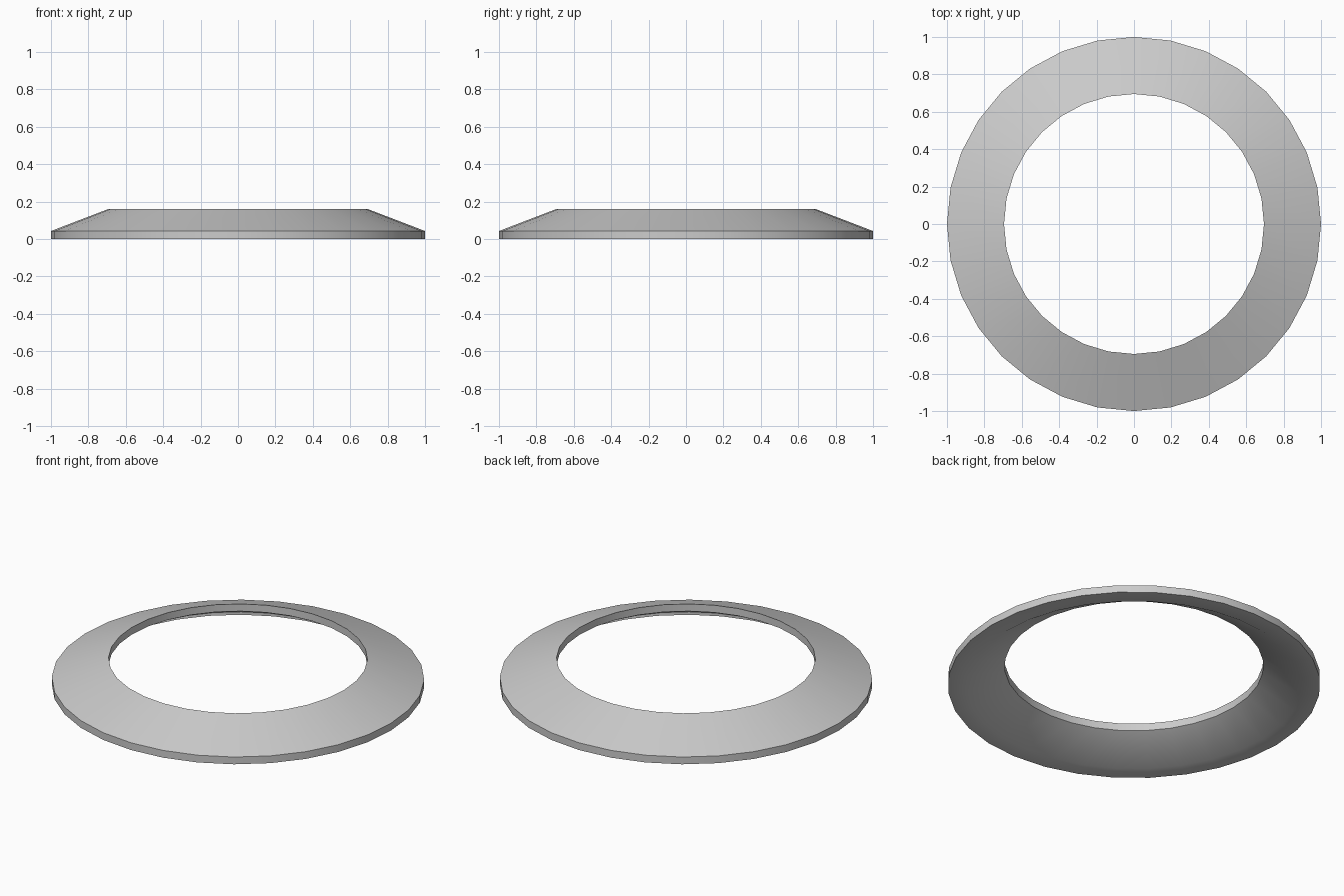
import bpy, bmesh, math

if "Cube" in bpy.data.objects:
    bpy.data.objects.remove(bpy.data.objects["Cube"])

SIDES = 32
# Ring cross-section (radius, height): outer wall, sloped top, inner wall, hollowed underside
profile = [(1.0, 0.0), (1.0, 0.043), (0.695, 0.16), (0.695, 0.117), (0.90, 0.0)]

bm = bmesh.new()
rings = []
for i in range(SIDES):
    a = 2 * math.pi * i / SIDES
    rings.append([bm.verts.new((r * math.cos(a), r * math.sin(a), z)) for r, z in profile])

# Skin neighbouring cross-sections around the circle
n = len(profile)
for i in range(SIDES):
    p, q = rings[i], rings[(i + 1) % SIDES]
    for j in range(n):
        k = (j + 1) % n
        bm.faces.new((p[j], q[j], q[k], p[k]))
bmesh.ops.recalc_face_normals(bm, faces=bm.faces)

mesh = bpy.data.meshes.new("conical_ring")
bm.to_mesh(mesh)
bm.free()
ring = bpy.data.objects.new("conical_ring", mesh)
bpy.context.collection.objects.link(ring)

# Smooth faces, sharp rims
bpy.context.view_layer.objects.active = ring
ring.select_set(True)
bpy.ops.object.shade_smooth_by_angle(angle=math.radians(35))
